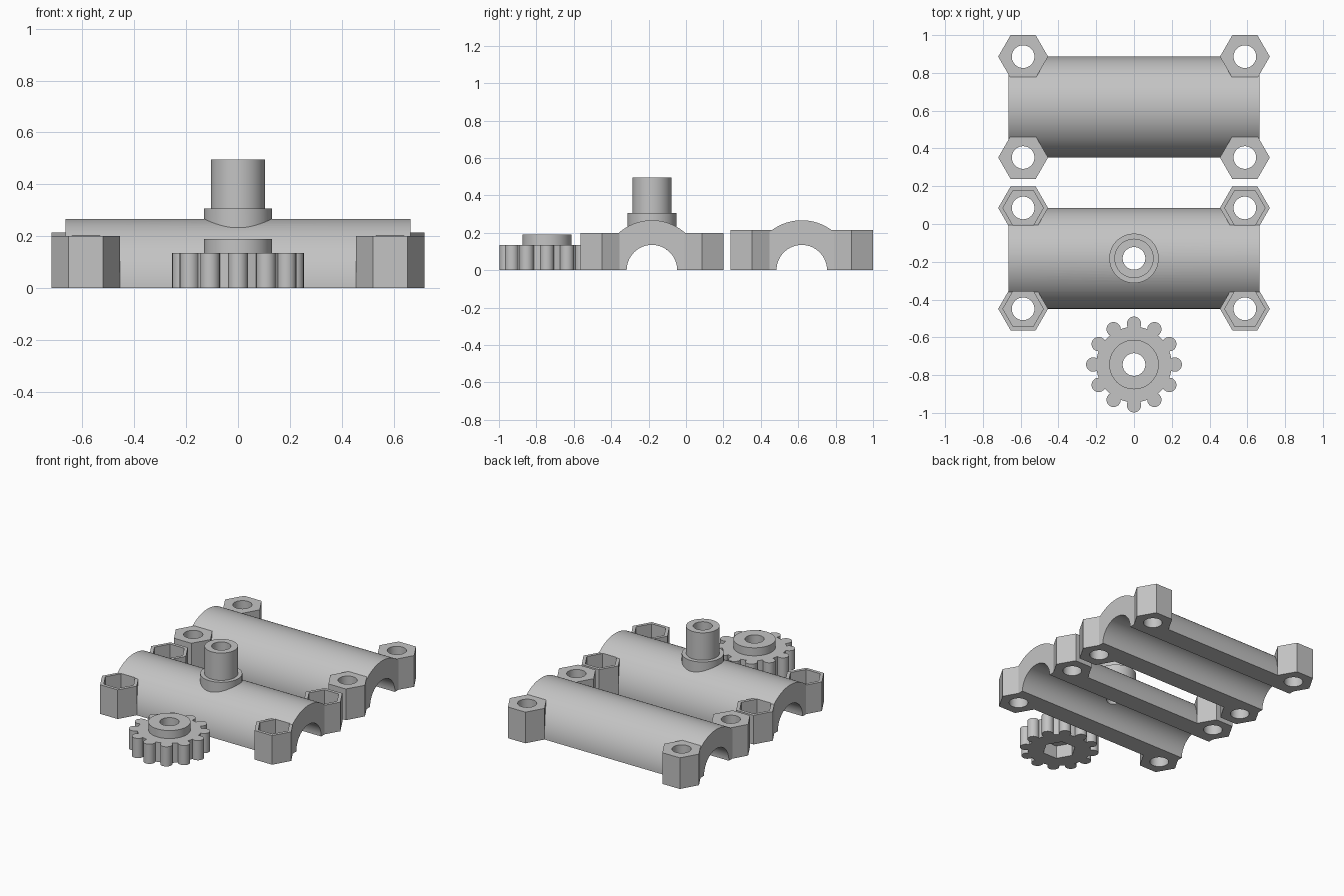
import bpy, bmesh
from math import pi, sin, cos, acos, atan2, radians
from mathutils import Vector, Matrix

old = bpy.data.objects.get("Cube")
if old:
    bpy.data.objects.remove(old, do_unlink=True)

grey = bpy.data.materials.new("light_grey_plastic")
grey.use_nodes = True
grey.diffuse_color = (0.55, 0.55, 0.55, 1)
grey.node_tree.nodes["Principled BSDF"].inputs["Base Color"].default_value = (0.55, 0.55, 0.55, 1)

HOLE_R, POCKET_R = 0.06, 0.107
HEX_R, HEX_X, HEX_Y = 0.132, 0.587, 0.267
TUBE_R, BORE_R, TUBE_HALF = 0.267, 0.135, 0.665


def ring(radius, sides=80):
    return [(radius * cos(2 * pi * i / sides), radius * sin(2 * pi * i / sides))
            for i in range(sides)]


def prism(name, outline, z0, z1, at=(0, 0), along_x=False):
    """Extrude an outline from z0 to z1, optionally laid along x."""
    bm = bmesh.new()
    face = bm.faces.new([bm.verts.new((x, y, z0)) for x, y in outline])
    out = bmesh.ops.extrude_face_region(bm, geom=[face])
    top = [v for v in out["geom"] if isinstance(v, bmesh.types.BMVert)]
    bmesh.ops.translate(bm, verts=top, vec=(0, 0, z1 - z0))
    if along_x:
        bm.transform(Matrix.Rotation(pi / 2, 4, "Y"))
    bm.transform(Matrix.Translation((at[0], at[1], 0)))
    bmesh.ops.recalc_face_normals(bm, faces=bm.faces)
    mesh = bpy.data.meshes.new(name)
    bm.to_mesh(mesh)
    bm.free()
    mesh.materials.append(grey)
    obj = bpy.data.objects.new(name, mesh)
    bpy.context.collection.objects.link(obj)
    return obj


def combine(base, other, operation):
    """Boolean one solid into another and discard the second."""
    mod = base.modifiers.new("combine", "BOOLEAN")
    mod.operation, mod.solver, mod.object = operation, "EXACT", other
    bpy.context.view_layer.objects.active = base
    bpy.ops.object.modifier_apply(modifier=mod.name)
    bpy.data.objects.remove(other, do_unlink=True)


def finish(obj):
    bpy.ops.object.select_all(action="DESELECT")
    obj.select_set(True)
    bpy.context.view_layer.objects.active = obj
    bpy.ops.object.shade_smooth_by_angle(angle=radians(25))


def half_shell(name, y, boss_height, pockets=False, post=False):
    shell = prism(name, ring(TUBE_R, 96), -TUBE_HALF, TUBE_HALF, (0, y), along_x=True)
    corners = [(sx * HEX_X, y + sy * HEX_Y) for sx in (-1, 1) for sy in (-1, 1)]
    # Hexagonal bolt bosses
    for c in corners:
        combine(shell, prism("boss", ring(HEX_R, 6), -0.1, boss_height, c), "UNION")
    # Stepped post on the crown
    if post:
        combine(shell, prism("flange", ring(0.131), 0.05, 0.307, (0, y)), "UNION")
        combine(shell, prism("post", ring(0.104), 0.1, 0.495, (0, y)), "UNION")
    # Bore and flat underside
    combine(shell, prism("bore", ring(BORE_R, 96), -1, 1, (0, y), along_x=True), "DIFFERENCE")
    combine(shell, prism("floor_cut", ring(2, 4), -1, 0, (0, y)), "DIFFERENCE")
    # Bolt holes and nut pockets
    for c in corners:
        combine(shell, prism("bolt_hole", ring(HOLE_R, 48), -1, 1, c), "DIFFERENCE")
        if pockets:
            combine(shell, prism("pocket", ring(POCKET_R, 6), 0.1, 0.4, c), "DIFFERENCE")
    if post:
        combine(shell, prism("post_hole", ring(HOLE_R, 48), 0.01, 1, (0, y)), "DIFFERENCE")
    finish(shell)


def gear_outline(teeth=12, body=0.2, pitch=0.216, lobe=0.038, steps=14):
    """Round lobes joined by short arcs of the body circle."""
    phi = acos((pitch ** 2 + body ** 2 - lobe ** 2) / (2 * pitch * body))
    reach = atan2(body * sin(phi), body * cos(phi) - pitch)
    points = []
    for t in range(teeth):
        turn = Matrix.Rotation(2 * pi * t / teeth, 2)
        for i in range(steps + 1):
            a = reach * (2 * i / steps - 1)
            points.append(turn @ Vector((pitch + lobe * cos(a), lobe * sin(a))))
        mid = pi / teeth
        points.append(turn @ Vector((body * cos(mid), body * sin(mid))))
    return points


half_shell("back_half_shell", 0.619, 0.214)
half_shell("front_half_shell", -0.182, 0.2, pockets=True, post=True)

# Knob gear with raised hub, through hole and nut pocket beneath
centre = (0, -0.744)
gear = prism("gear", gear_outline(), 0, 0.135, centre)
combine(gear, prism("hub", ring(0.131), 0.05, 0.19, centre), "UNION")
combine(gear, prism("axle_hole", ring(HOLE_R, 48), -1, 1, centre), "DIFFERENCE")
combine(gear, prism("nut_pocket", ring(POCKET_R, 6), -0.1, 0.09, centre), "DIFFERENCE")
finish(gear)
